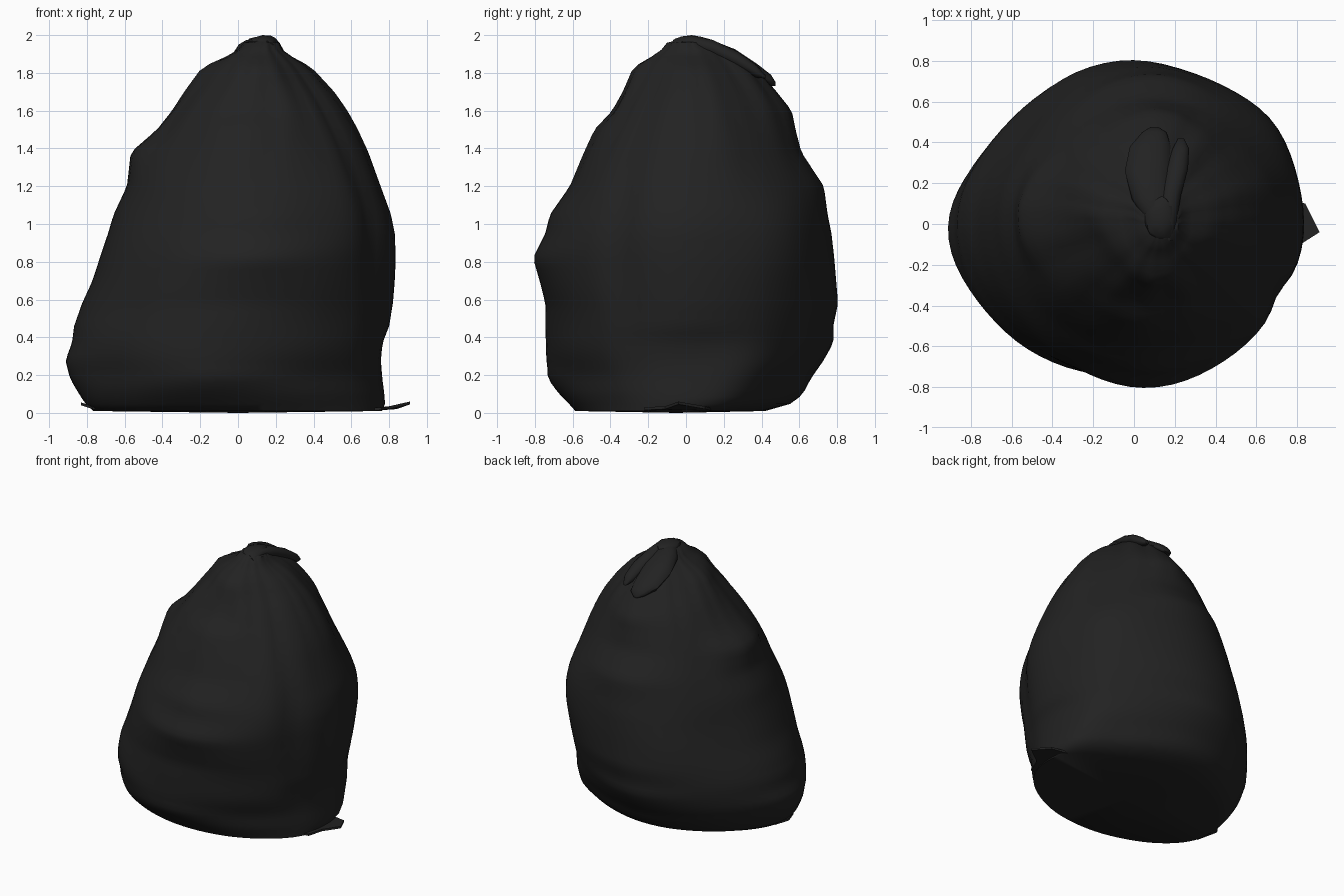
import bpy, bmesh, math
from mathutils import Vector, noise

if "Cube" in bpy.data.objects:
    bpy.data.objects.remove(bpy.data.objects["Cube"])

black = bpy.data.materials.new("black plastic")
black.diffuse_color = (0.016, 0.016, 0.016, 1)
black.use_nodes = True
black.node_tree.nodes["Principled BSDF"].inputs["Base Color"].default_value = black.diffuse_color


def finish(name, bm, angle=40):
    bmesh.ops.recalc_face_normals(bm, faces=bm.faces)
    me = bpy.data.meshes.new(name)
    bm.to_mesh(me)
    bm.free()
    ob = bpy.data.objects.new(name, me)
    bpy.context.collection.objects.link(ob)
    me.materials.append(black)
    bpy.ops.object.select_all(action='DESELECT')
    ob.select_set(True)
    bpy.context.view_layer.objects.active = ob
    bpy.ops.object.shade_smooth_by_angle(angle=math.radians(angle))
    return ob


def loft(bm, rings):
    for a, b in zip(rings, rings[1:]):
        n = len(a)
        for i in range(n):
            j = (i + 1) % n
            bm.faces.new((a[i], a[j], b[j], b[i]))


# Bag outline: height, left, right, front, back
PROFILE = [
    (0.01, -0.76, 0.76, -0.59, 0.42), (0.05, -0.80, 0.775, -0.63, 0.56),
    (0.10, -0.84, 0.77, -0.69, 0.62), (0.18, -0.89, 0.76, -0.76, 0.66),
    (0.28, -0.915, 0.755, -0.755, 0.73), (0.37, -0.88, 0.765, -0.745, 0.78),
    (0.46, -0.87, 0.80, -0.745, 0.78), (0.58, -0.83, 0.82, -0.745, 0.805),
    (0.70, -0.775, 0.83, -0.775, 0.795), (0.82, -0.735, 0.835, -0.81, 0.785),
    (0.95, -0.69, 0.83, -0.745, 0.77), (1.05, -0.66, 0.81, -0.72, 0.75),
    (1.20, -0.59, 0.755, -0.615, 0.73), (1.38, -0.57, 0.69, -0.54, 0.61),
    (1.50, -0.43, 0.635, -0.485, 0.58), (1.60, -0.35, 0.58, -0.39, 0.56),
    (1.70, -0.285, 0.51, -0.335, 0.48), (1.83, -0.19, 0.39, -0.28, 0.37),
    (1.91, -0.01, 0.24, -0.14, 0.24), (1.96, 0.03, 0.22, -0.10, 0.14),
]


def outline(z):
    for p, q in zip(PROFILE, PROFILE[1:]):
        if z <= q[0]:
            t = max(0, (z - p[0]) / (q[0] - p[0]))
            return [a + (b - a) * t for a, b in zip(p[1:], q[1:])]
    return PROFILE[-1][1:]


def soft_outline(z):
    """Outline averaged over a span of heights, narrowing at both ends."""
    w = min(0.2, z - 0.01, 1.96 - z)
    rows = [outline(z + w * t / 5) for t in range(-5, 6)]
    return [sum(col) / len(col) for col in zip(*rows)]


# Broad bulges and hollows: angle, height, angular width, height width, amount
BUMPS = [
    (0.75, 0.95, 0.30, 0.25, 0.035),   # back right shoulder
    (0.50, 0.15, 0.28, 0.20, 0.06),    # back right foot
    (2.55, 0.60, 0.40, 0.35, -0.055),  # back left hollow
    (2.50, 1.35, 0.40, 0.25, -0.05),   # upper back left hollow
    (3.65, 0.42, 0.35, 0.14, 0.02),    # front left belly
    (4.95, 0.18, 0.45, 0.13, -0.06),   # front tuck
    (5.50, 0.15, 0.40, 0.15, -0.04),   # front right tuck
    (5.50, 1.15, 0.25, 0.40, 0.025),   # front right ridge
    (3.75, 0.04, 0.50, 0.06, 0.04),    # front left foot
]


def bump(a, z):
    total = 0
    for ba, bz, wa, wz, amt in BUMPS:
        d = (a - ba + math.pi) % (2 * math.pi) - math.pi
        total += amt * math.exp(-(d / wa) ** 2 - ((z - bz) / wz) ** 2)
    return total


# Bag body: stacked rings with lumps and gathers running up to the knot
N, M = 72, 52
bm = bmesh.new()
rings = []
for k in range(M + 1):
    z = 0.01 + 1.95 * k / M
    fine, soft = outline(z), soft_outline(z)
    l, r, f, b = soft
    dl, dr, df, db = (p - q for p, q in zip(fine, soft))
    gather = max(0, (z - 1.0) / 0.96) ** 1.5
    pts = []
    for i in range(N):
        a = 2 * math.pi * i / N
        c, s = math.cos(a), math.sin(a)
        lump = noise.noise(Vector((c * 1.7 + 5, s * 1.7, z * 2.2)))
        fold = abs(noise.noise(Vector((c * 3.2, s * 3.2 + 9, z * 0.8))))
        rad = 1 + 0.02 * lump - 0.15 * fold * gather
        # long fold on the right flank
        rad -= 0.04 * math.exp(-((a - 5.95 + 0.2 * z) / 0.12) ** 2) * min(1, z)
        # corners sit slightly inside the ellipse
        rad -= 0.015 * math.sin(2 * a) ** 2
        pts.append((c * rad, s * rad, c, s, bump(a, z)))
    # fit the ring to the outline at this height, with local ridges on the four sides
    x0, x1 = min(p[0] for p in pts), max(p[0] for p in pts)
    y0, y1 = min(p[1] for p in pts), max(p[1] for p in pts)
    cx, cy = (l + r) / 2, (f + b) / 2
    ring = []
    for px, py, c, s, d in pts:
        x = l + (px - x0) / (x1 - x0) * (r - l)
        y = f + (py - y0) / (y1 - y0) * (b - f)
        x = cx + (x - cx) * (1 + d) + dl * max(0, -c) ** 8 + dr * max(0, c) ** 8
        y = cy + (y - cy) * (1 + d) + df * max(0, -s) ** 8 + db * max(0, s) ** 8
        ring.append(bm.verts.new((x, y, z)))
    rings.append(ring)
loft(bm, rings)
for ring, tip in ((rings[0], (0, -0.05, 0.0)), (rings[-1], (0.13, 0.0, 1.985))):
    v = bm.verts.new(tip)
    for i in range(N):
        bm.faces.new((ring[i], ring[(i + 1) % N], v))
finish("bag_body", bm, 50)


# Gathered neck and loose tail lobes folded over the back
def lobe(name, path, sides=12):
    """Tube through (x, y, z, half width, half thickness) stations along +y."""
    bm = bmesh.new()
    rings = []
    for x, y, z, w, h in path:
        rings.append([bm.verts.new((x + w * math.cos(2 * math.pi * i / sides), y,
                                    z + h * math.sin(2 * math.pi * i / sides)))
                      for i in range(sides)])
    loft(bm, rings)
    bm.faces.new(rings[0])
    bm.faces.new(rings[-1])
    return finish(name, bm, 50)


lobe("tail_left", [(0.15, -0.07, 1.95, 0.02, 0.02), (0.13, 0.0, 1.95, 0.06, 0.045),
                   (0.09, 0.12, 1.92, 0.10, 0.06), (0.07, 0.26, 1.87, 0.115, 0.055),
                   (0.08, 0.38, 1.80, 0.10, 0.045), (0.10, 0.45, 1.76, 0.06, 0.03),
                   (0.10, 0.475, 1.74, 0.02, 0.01)])
lobe("tail_right", [(0.17, -0.08, 1.94, 0.02, 0.02), (0.17, 0.02, 1.96, 0.04, 0.035),
                    (0.18, 0.14, 1.93, 0.05, 0.045), (0.21, 0.27, 1.87, 0.055, 0.045),
                    (0.23, 0.37, 1.81, 0.04, 0.035), (0.23, 0.42, 1.78, 0.015, 0.01)])

# Knot at the crown
bm = bmesh.new()
bmesh.ops.create_icosphere(bm, subdivisions=2, radius=1)
for v in bm.verts:
    d = 1 + 0.2 * noise.noise(v.co * 2)
    v.co = Vector((0.13 + v.co.x * 0.08 * d, 0.03 + v.co.y * 0.11 * d,
                   min(2.0, 1.96 + v.co.z * 0.04 * d)))
finish("knot", bm)


# Thin scraps of plastic spread on the floor
def scrap(name, pts):
    bm = bmesh.new()
    low = [bm.verts.new((x, y, z)) for x, y, z in pts]
    high = [bm.verts.new((x, y, z + 0.015)) for x, y, z in pts]
    loft(bm, [low, high])
    bm.faces.new(low)
    bm.faces.new(high)
    finish(name, bm, 30)


scrap("floor_scrap_right", [(0.70, -0.22, 0.01), (0.76, -0.22, 0.015), (0.80, -0.11, 0.02),
                            (0.91, -0.04, 0.045), (0.84, 0.10, 0.02), (0.70, 0.14, 0.01)])
scrap("floor_scrap_left", [(-0.70, 0.02, 0.01), (-0.77, 0.0, 0.02), (-0.83, -0.08, 0.04),
                           (-0.77, -0.22, 0.02), (-0.70, -0.24, 0.01)])
